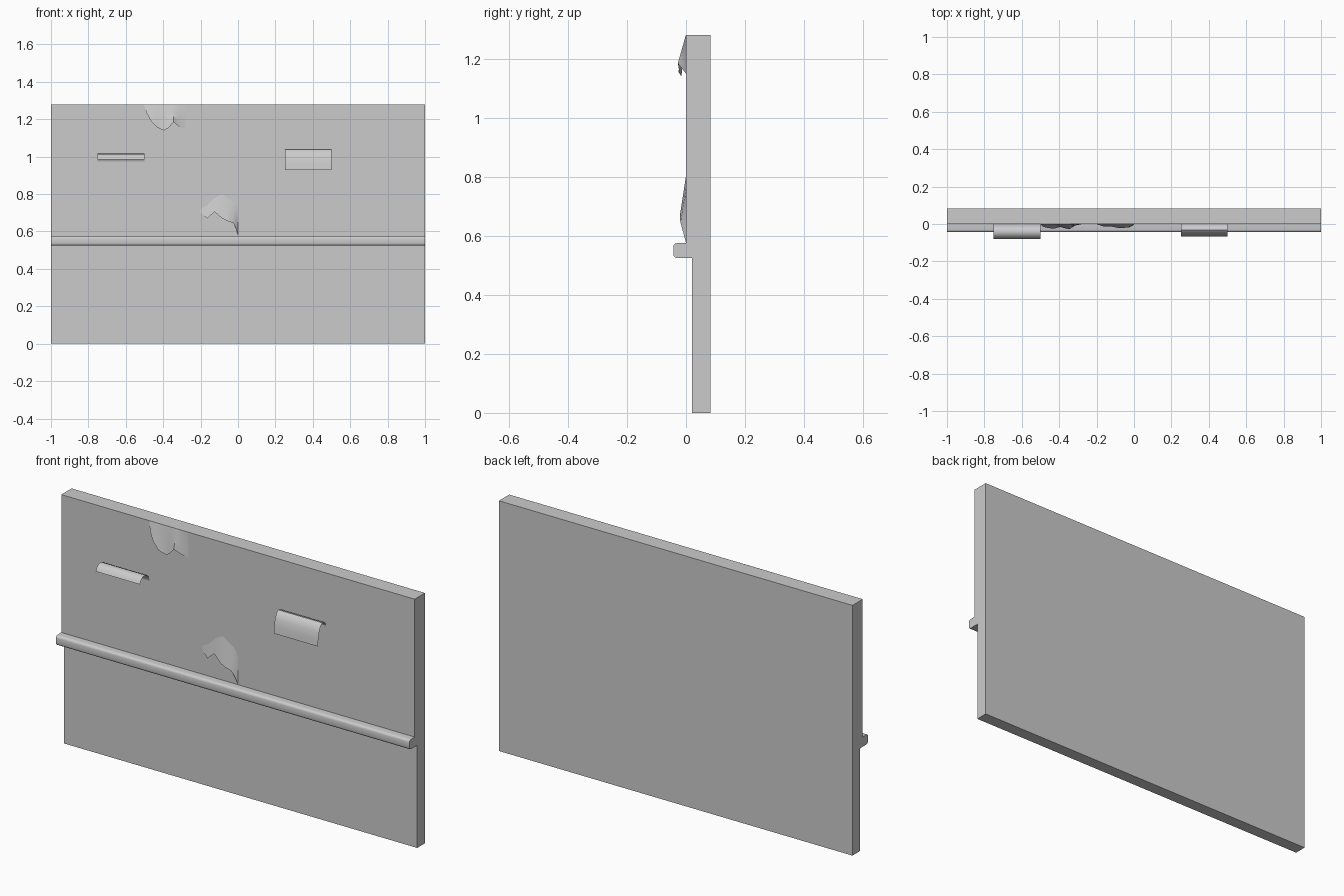
import bpy, math

if "Cube" in bpy.data.objects:
    bpy.data.objects.remove(bpy.data.objects["Cube"])

def add_mesh(name, verts, faces, smooth=True):
    me = bpy.data.meshes.new(name)
    me.from_pydata(verts, [], faces)
    ob = bpy.data.objects.new(name, me)
    bpy.context.collection.objects.link(ob)
    if smooth:
        bpy.ops.object.select_all(action='DESELECT')
        ob.select_set(True)
        bpy.context.view_layer.objects.active = ob
        bpy.ops.object.shade_smooth_by_angle(angle=math.radians(35))
    return ob

def extrude_x(name, profile, x0, x1, solid=True):
    """Sweep a (y, z) profile along x; open profiles give a thin sheet."""
    n = len(profile)
    verts = [(x, y, z) for x in (x0, x1) for y, z in profile]
    last = n if solid else n - 1
    faces = [(i, n + i, n + (i + 1) % n, (i + 1) % n) for i in range(last)]
    if solid:
        faces += [tuple(range(n)), tuple(range(2 * n - 1, n - 1, -1))]
    return extrude_finish(name, verts, faces)

def extrude_finish(name, verts, faces):
    return add_mesh(name, verts, faces)

def torn_flap(name, edge, rows=4):
    """Peeling paper: each entry is x, attached z, torn-edge z, torn-edge y."""
    verts, faces, n = [], [], rows + 1
    for x, top, z, y in edge:
        for r in range(n):
            t = r / rows
            verts.append((x, y * t - 0.0005, top + (z - top) * t))
    for i in range(len(edge) - 1):
        for r in range(rows):
            a = i * n + r
            faces.append((a, a + 1, a + n + 1, a + n))
    return add_mesh(name, verts, faces)

BACK, LOWER, FRONT = 0.083, 0.02, 0.0
RAIL_LO, RAIL_HI, RAIL_Y, TOP = 0.525, 0.575, -0.043, 1.28

# Wall: recessed lower half, rounded chair rail and upper half in one section
r = 0.012
corner = [(math.sin(a), math.cos(a)) for a in (0, math.pi / 6, math.pi / 3, math.pi / 2)]
rail_top = [(RAIL_Y + r - r * s, RAIL_HI - r + r * c) for s, c in corner]
rail_low = [(y, RAIL_LO + RAIL_HI - z) for y, z in reversed(rail_top)]
wall = [(BACK, 0), (BACK, TOP), (FRONT, TOP), (FRONT, RAIL_HI)]
wall += rail_top + rail_low + [(LOWER, RAIL_LO), (LOWER, 0)]
extrude_x("wall_panel", wall, -1, 1)

# Curled paper strips
extrude_x("left_paper_curl", [(0, 0.973), (-0.007, 0.993), (-0.02, 1.009), (-0.037, 1.016),
          (-0.055, 1.013), (-0.07, 1.002), (-0.079, 0.984)], -0.75, -0.5, False)
extrude_x("right_paper_curl", [(0, 1.01), (-0.006, 1.024), (-0.018, 1.035), (-0.032, 1.037),
          (-0.046, 1.027), (-0.058, 1.0), (-0.065, 0.965), (-0.068, 0.93)], 0.25, 0.5, False)

# Torn paper flaps
torn_flap("upper_paper_tear", [
    (-0.50, 1.28, 1.27, 0), (-0.49, 1.28, 1.235, -0.012), (-0.465, 1.28, 1.19, -0.02),
    (-0.43, 1.28, 1.155, -0.025), (-0.395, 1.28, 1.14, -0.015), (-0.37, 1.28, 1.155, -0.022),
    (-0.345, 1.28, 1.185, -0.027), (-0.315, 1.28, 1.16, -0.008), (-0.28, 1.28, 1.15, 0)])
torn_flap("lower_paper_tear", [
    (-0.20, 0.72, 0.70, 0), (-0.165, 0.74, 0.67, -0.012), (-0.125, 0.78, 0.705, -0.012),
    (-0.085, 0.80, 0.67, -0.02), (-0.055, 0.78, 0.655, -0.02), (-0.025, 0.76, 0.645, -0.018),
    (-0.01, 0.74, 0.615, -0.01), (0, 0.72, 0.578, 0)])
